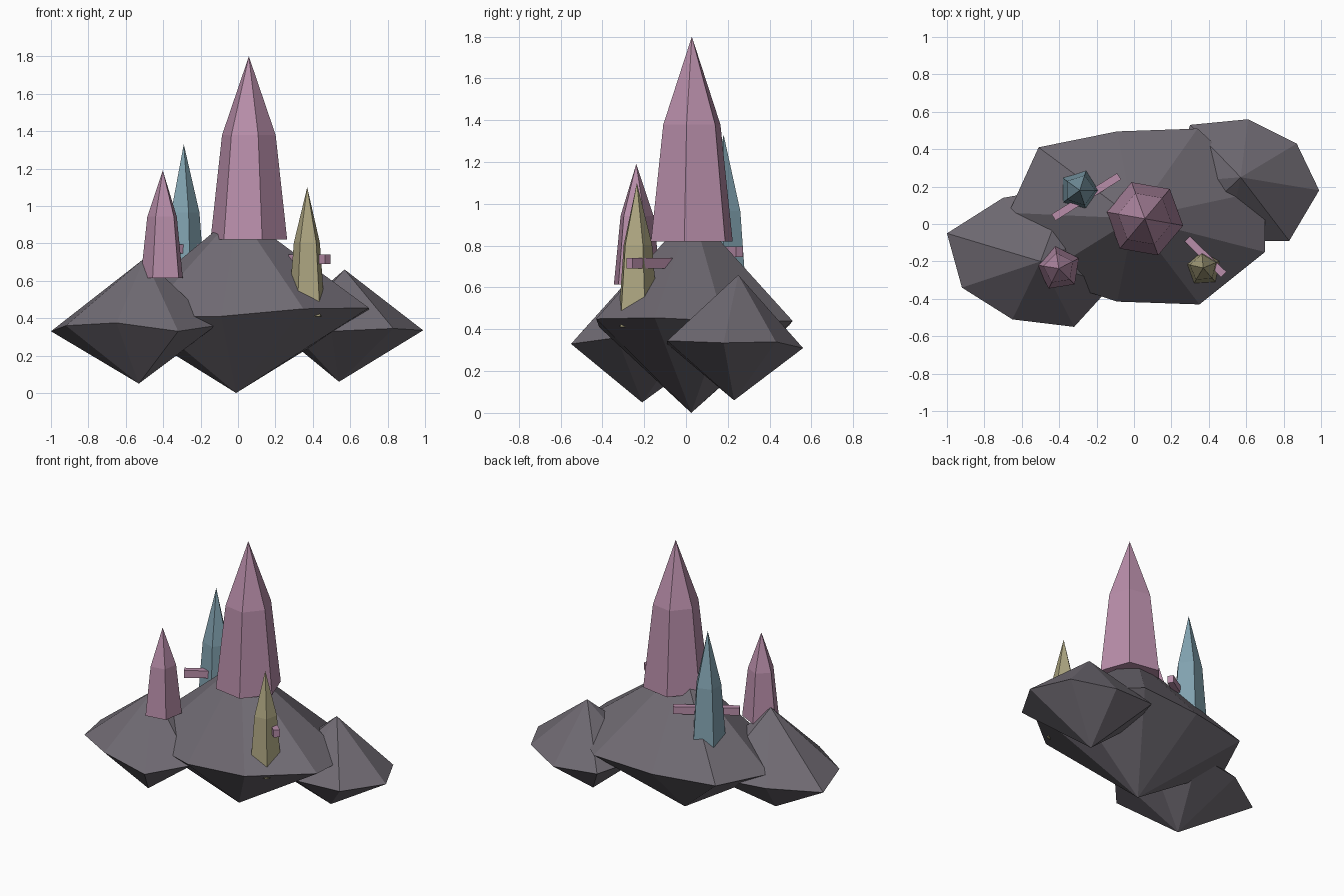
import bpy, bmesh, math
from mathutils import Matrix, Vector

if "Cube" in bpy.data.objects:
    bpy.data.objects.remove(bpy.data.objects["Cube"])


def material(name, rgb):
    m = bpy.data.materials.new(name)
    m.diffuse_color = (*rgb, 1)
    m.use_nodes = True
    m.node_tree.nodes["Principled BSDF"].inputs["Base Color"].default_value = m.diffuse_color
    return m


ROCK = material("dark_stone", (0.16, 0.145, 0.17))
PINK = material("pink_crystal", (0.48, 0.27, 0.40))
TEAL = material("teal_crystal", (0.22, 0.36, 0.43))
YELLOW = material("yellow_crystal", (0.42, 0.38, 0.22))


def finish(bm, name, mat):
    bmesh.ops.recalc_face_normals(bm, faces=bm.faces)
    mesh = bpy.data.meshes.new(name)
    bm.to_mesh(mesh)
    bm.free()
    mesh.materials.append(mat)
    obj = bpy.data.objects.new(name, mesh)
    bpy.context.collection.objects.link(obj)
    return obj


def fan(bm, ring, tip):
    for i, v in enumerate(ring):
        bm.faces.new((v, ring[(i + 1) % len(ring)], tip))


def rock(name, bottom, top, rim):
    """Uneven double cone: a rim with one point above and one below."""
    bm = bmesh.new()
    ring = [bm.verts.new(p) for p in rim]
    fan(bm, ring, bm.verts.new(top))
    fan(bm, ring, bm.verts.new(bottom))
    return finish(bm, name, ROCK)


def crystal(name, mat, sides, x, y, base, tip, radius, phase):
    """Tapered prism with a pointed cap."""
    bm = bmesh.new()
    rings = []
    for r, z in ((radius, base), (radius * 0.7, base + 0.57 * (tip - base))):
        angles = [math.radians(phase + 360 * i / sides) for i in range(sides)]
        rings.append([bm.verts.new((x + r * math.cos(a), y + r * math.sin(a), z))
                      for a in angles])
    low, high = rings
    bm.faces.new(low[::-1])
    for i in range(sides):
        j = (i + 1) % sides
        bm.faces.new((low[i], low[j], high[j], high[i]))
    fan(bm, high, bm.verts.new((x, y, tip)))
    return finish(bm, name, mat)


def bar(name, start, end, width, height):
    """Thin square rod between two points."""
    a, b = Vector(start), Vector(end)
    d = b - a
    bm = bmesh.new()
    bmesh.ops.create_cube(bm, size=1)
    bm.transform(Matrix.Translation((a + b) / 2)
                 @ Matrix.Rotation(math.atan2(d.y, d.x), 4, 'Z')
                 @ Matrix.Diagonal((d.length, width, height, 1)))
    return finish(bm, name, PINK)


# Floating rocks
rock("centre_rock", (-0.01, 0.025, 0.0), (0.0, 0.03, 0.97), [
    (0.70, -0.15, 0.455), (0.70, 0.18, 0.44), (0.34, 0.51, 0.44),
    (-0.09, 0.495, 0.42), (-0.51, 0.41, 0.42), (-0.67, 0.06, 0.41),
    (-0.50, -0.28, 0.41), (-0.09, -0.415, 0.41), (0.35, -0.43, 0.45)])
rock("left_rock", (-0.53, -0.21, 0.05), (-0.50, -0.20, 0.72), [
    (-1.0, -0.05, 0.33), (-0.92, -0.34, 0.36), (-0.65, -0.51, 0.375),
    (-0.32, -0.55, 0.33), (-0.12, -0.33, 0.36), (-0.13, 0.0, 0.35),
    (-0.35, 0.20, 0.35), (-0.70, 0.14, 0.35)])
rock("right_rock", (0.54, 0.23, 0.06), (0.57, 0.25, 0.66), [
    (0.99, 0.18, 0.335), (0.87, 0.43, 0.34), (0.61, 0.56, 0.31),
    (0.30, 0.53, 0.33), (0.20, 0.22, 0.34), (0.28, -0.03, 0.34),
    (0.50, -0.09, 0.33), (0.83, -0.09, 0.345)])

# Crystals
crystal("main_crystal", PINK, 6, 0.058, 0.028, 0.82, 1.80, 0.208, -10)
crystal("small_pink_crystal", PINK, 5, -0.402, -0.238, 0.615, 1.19, 0.12, 99)
crystal("teal_crystal", TEAL, 5, -0.29, 0.18, 0.48, 1.33, 0.12, 72)
crystal("yellow_crystal", YELLOW, 5, 0.37, -0.235, 0.41, 1.10, 0.105, 95)

# Crystal rods
bar("back_rod", (-0.43, 0.035, 0.77), (-0.08, 0.255, 0.77), 0.04, 0.05)
bar("front_rod", (0.285, -0.08, 0.715), (0.48, -0.27, 0.715), 0.04, 0.05)
